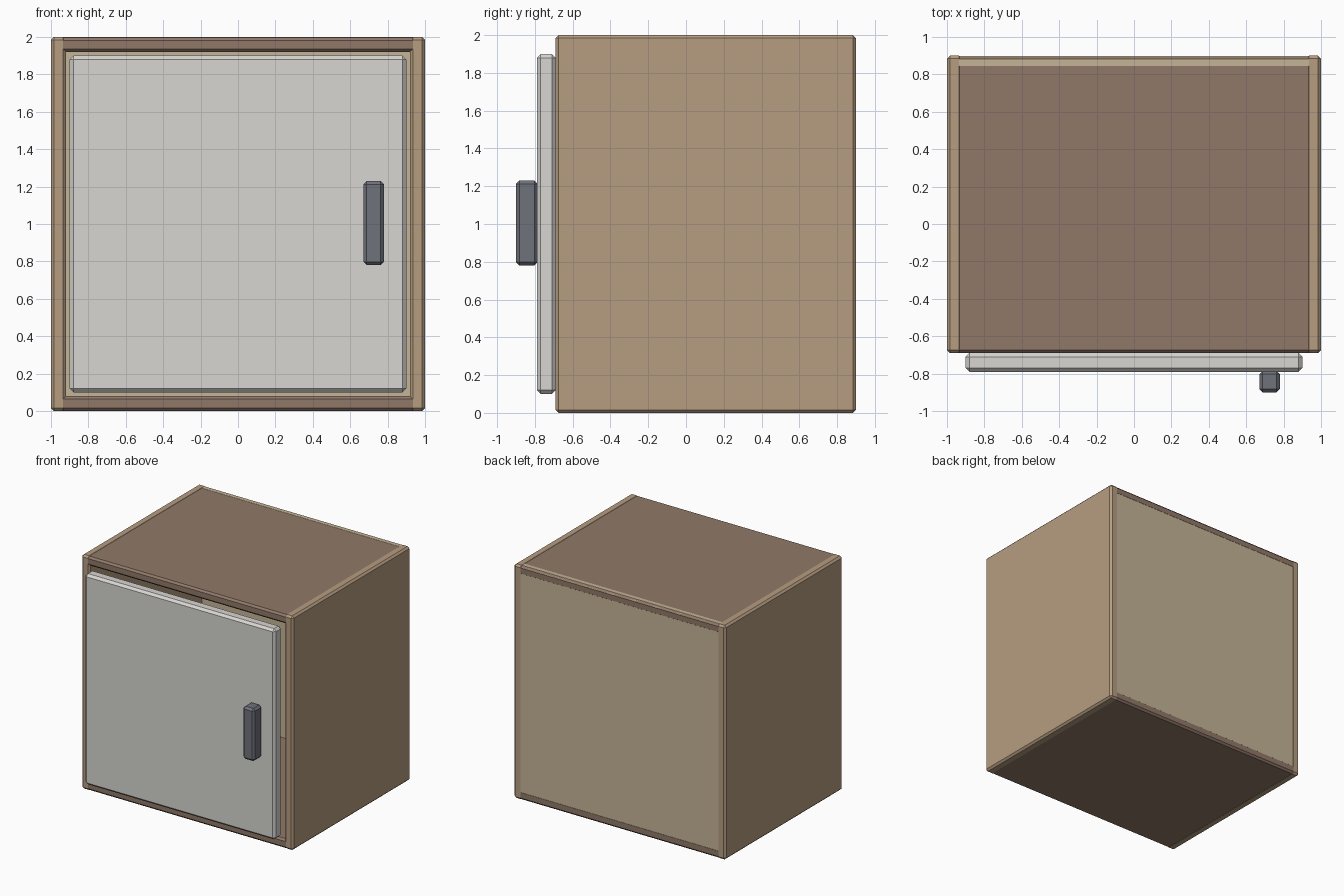
import bpy
from mathutils import Vector

if "Cube" in bpy.data.objects:
    bpy.data.objects.remove(bpy.data.objects["Cube"])


def material(name, rgb):
    m = bpy.data.materials.new(name)
    m.diffuse_color = (*rgb, 1)
    m.use_nodes = True
    m.node_tree.nodes["Principled BSDF"].inputs["Base Color"].default_value = m.diffuse_color
    return m


WOOD = material("light_wood", (0.47, 0.34, 0.22))
DARK = material("dark_wood", (0.28, 0.19, 0.14))
BACK = material("back_wood", (0.56, 0.46, 0.31))
DOOR = material("door_paint", (0.68, 0.67, 0.64))
METAL = material("handle_metal", (0.16, 0.17, 0.20))


def box(name, lo, hi, mat, bevel=0.016):
    """Chamfered box between two corners."""
    lo, hi = Vector(lo), Vector(hi)
    bpy.ops.mesh.primitive_cube_add(size=1, location=(lo + hi) / 2)
    ob = bpy.context.object
    ob.name = name
    size = hi - lo
    for v in ob.data.vertices:
        v.co = v.co * size
    mod = ob.modifiers.new("chamfer", 'BEVEL')
    mod.width = bevel
    mod.segments = 1
    ob.data.materials.append(mat)
    return ob


T = 0.08                    # panel thickness
FRONT, REAR = -0.69, 0.90   # carcass depth
E = 0.001                   # tiny inset so overlapping panels do not flicker

# Side panels
for side, name in ((-1, "left_panel"), (1, "right_panel")):
    x0, x1 = sorted((side * (1 - T), side))
    box(name, (x0, FRONT, 0), (x1, REAR, 2), WOOD)

# Top and bottom panels
for z0, z1, name in ((E, T, "bottom_panel"), (2 - T, 2 - 2 * E, "top_panel")):
    box(name, (-1 + E, FRONT + E, z0), (1 - E, REAR - E, z1), DARK)

# Back panel
box("back_panel", (-1 + E, REAR - T + 0.01, 2 * E),
    (1 - E, REAR - 2 * E, 2 - E), BACK)

# Door with its pull handle
box("door", (-0.9, -0.79, 0.1), (0.9, -0.69, 1.9), DOOR, 0.02)
box("door_handle", (0.67, -0.9, 0.78), (0.78, -0.785, 1.23), METAL, 0.018)
